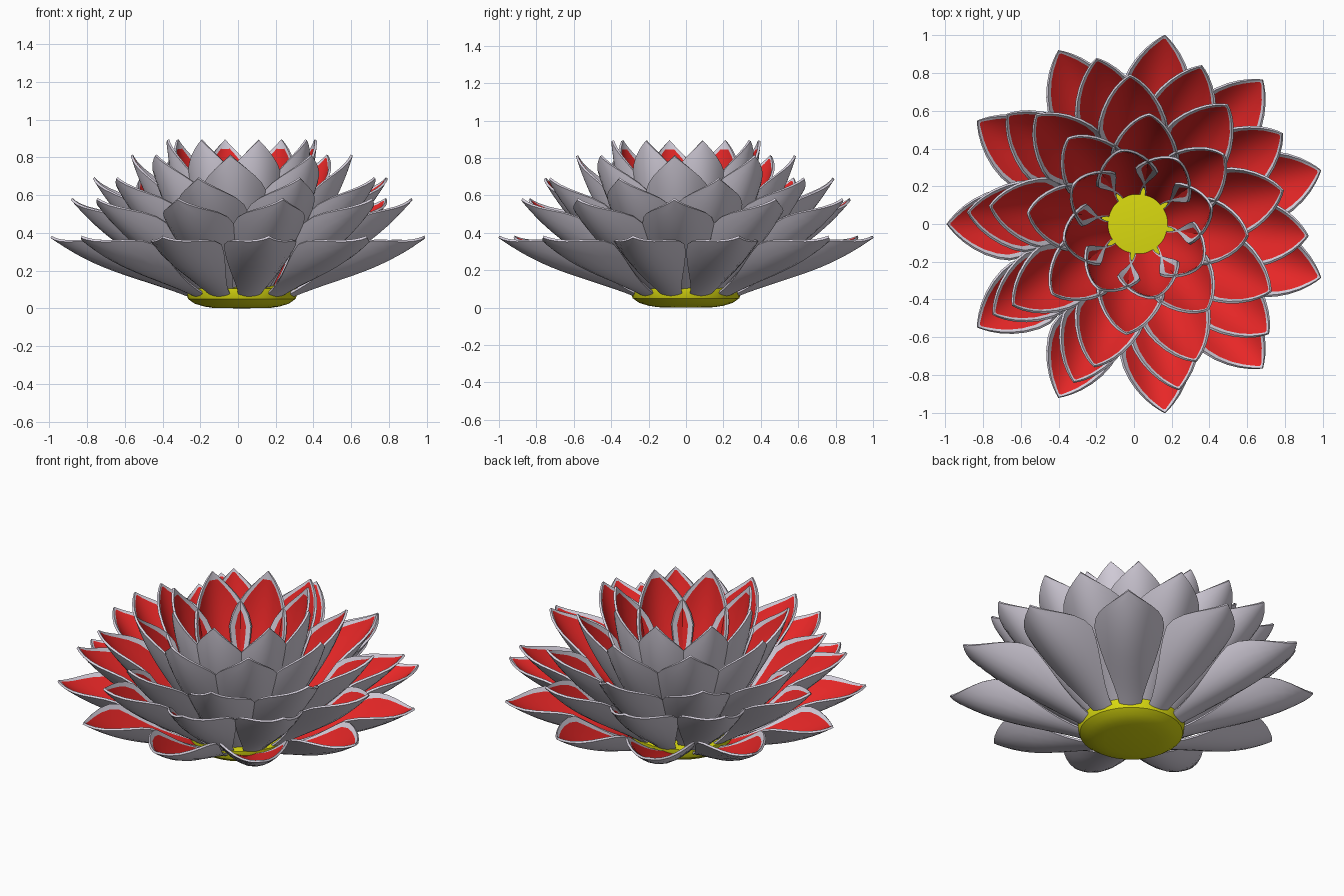
import bpy, bmesh, math
from mathutils import Vector

if "Cube" in bpy.data.objects:
    bpy.data.objects.remove(bpy.data.objects["Cube"])


def material(name, color):
    m = bpy.data.materials.new(name)
    m.diffuse_color = (*color, 1)
    m.use_nodes = True
    m.node_tree.nodes["Principled BSDF"].inputs["Base Color"].default_value = m.diffuse_color
    return m


RED = material("red", (0.8, 0.02, 0.02))
YELLOW = material("yellow", (0.7, 0.7, 0.005))
GREY = material("pale_grey", (0.68, 0.64, 0.73))

ROWS = [0, .08, .17, .26, .35, .44, .52, .6, .68, .76, .83, .89, .94, .975, 1]
COLS = 9         # columns across the lining, plus one border strip each side
BORDER = 0.02
CUP = 3.8        # how strongly a petal is cupped
SAG = 0.033
THICK = 0.013
SHIFT = 0.02     # recentres the odd-numbered outer ring


def half_width(t):
    if t < 0.6:
        s = t / 0.6
        return 0.06 + 0.145 * (0.5 * s + 0.5 * s * s * (3 - 2 * s))
    return max(0.205 * (1 - ((t - 0.6) / 0.4) ** 2), 0.0008)


def finish(bm, name, mat, angle):
    me = bpy.data.meshes.new(name)
    bm.to_mesh(me)
    ob = bpy.data.objects.new(name, me)
    ob.location.x = SHIFT
    bpy.context.collection.objects.link(ob)
    me.materials.append(mat)
    for p in me.polygons:
        p.material_index = 0
    bpy.ops.object.select_all(action='DESELECT')
    ob.select_set(True)
    bpy.context.view_layer.objects.active = ob
    bpy.ops.object.shade_smooth_by_angle(angle=math.radians(angle))
    return ob


def add_petal(bm, ang, base, tip, scale):
    """Closed cupped petal; its lining faces get material index 1."""
    b, e = Vector(base), Vector(tip)
    d = e - b
    n = Vector((-d.y, d.x)).normalized()
    ca, sa = math.cos(ang), math.sin(ang)
    inner, outer, widths = [], [], []
    for t in ROWS:
        w = half_width(t) * scale
        border = BORDER if t > 0.5 else min(BORDER, (0.1 + 0.1 * t) * w)
        wi = max(w - border, 0.3 * w)
        ys = [-w] + [wi * (2 * i / (COLS - 1) - 1) for i in range(COLS)] + [w]
        c = b + d * t - n * SAG * math.sin(math.pi * t ** 1.5)
        layers = ([], [])
        for y in ys:
            ln = math.hypot(1, 2 * CUP * y)
            for k, off in enumerate((0, THICK)):
                p = c + n * (CUP * y * y - off / ln)
                yy = y + off * 2 * CUP * y / ln
                layers[k].append(bm.verts.new((p.x * ca - yy * sa, p.x * sa + yy * ca, p.y)))
        inner.append(layers[0])
        outer.append(layers[1])
        widths.append(w)
    m = COLS + 1
    for r in range(len(ROWS) - 1):
        for c in range(m):
            f = bm.faces.new((inner[r][c], inner[r + 1][c], inner[r + 1][c + 1], inner[r][c + 1]))
            if 0 < c < m - 1 and widths[r + 1] > 0.02:
                f.material_index = 1
            bm.faces.new((outer[r][c], outer[r][c + 1], outer[r + 1][c + 1], outer[r + 1][c]))
        for c in (0, m):
            bm.faces.new((inner[r][c], outer[r][c], outer[r + 1][c], inner[r + 1][c]))
    for r in (0, -1):
        for c in range(m):
            bm.faces.new((inner[r][c], inner[r][c + 1], outer[r][c + 1], outer[r][c]))


# Petal tiers: count, first angle, base (radius, z), tip (radius, z), width scale
tiers = [
    (11, 180, (.27, .07), (1.008, .385), .89),
    (10, -4, (.25, .085), (.9, .585), .88),
    (9, 13, (.22, .095), (.785, .695), .87),
    (8, -96, (.185, .105), (.58, .815), .84),
    (8, 13, (.155, .11), (.395, .895), .78),
]
for i, (count, start, base, tip, scale) in enumerate(tiers, 1):
    bm = bmesh.new()
    for k in range(count):
        add_petal(bm, math.radians(start + 360 * k / count), base, tip, scale)
    bmesh.ops.remove_doubles(bm, verts=bm.verts, dist=0.0012)
    bmesh.ops.recalc_face_normals(bm, faces=bm.faces)
    # grey petal bodies and red linings become separate objects
    lining = bm.copy()
    for part, drop in ((bm, 1), (lining, 0)):
        bmesh.ops.delete(part, geom=[f for f in part.faces if f.material_index == drop],
                         context='FACES')
    finish(bm, f"petals_tier_{i}", GREY, 50)
    finish(lining, f"petal_linings_tier_{i}", RED, 50)
    bm.free()
    lining.free()

# Yellow flower base, lathed from a shallow bowl profile
bm = bmesh.new()
prof = [(0, 0), (.15, .002), (.2, .01), (.25, .025), (.285, .05), (.295, .08), (.295, .105), (.2, .12), (0, .12)]
vs = [bm.verts.new((r, 0, z)) for r, z in prof]
es = [bm.edges.new((a, c)) for a, c in zip(vs, vs[1:])]
bmesh.ops.spin(bm, geom=vs + es, cent=(0, 0, 0), axis=(0, 0, 1), angle=2 * math.pi, steps=32)
bmesh.ops.remove_doubles(bm, verts=bm.verts, dist=0.0005)
bmesh.ops.recalc_face_normals(bm, faces=bm.faces)
finish(bm, "flower_base", YELLOW, 35)
bm.free()
